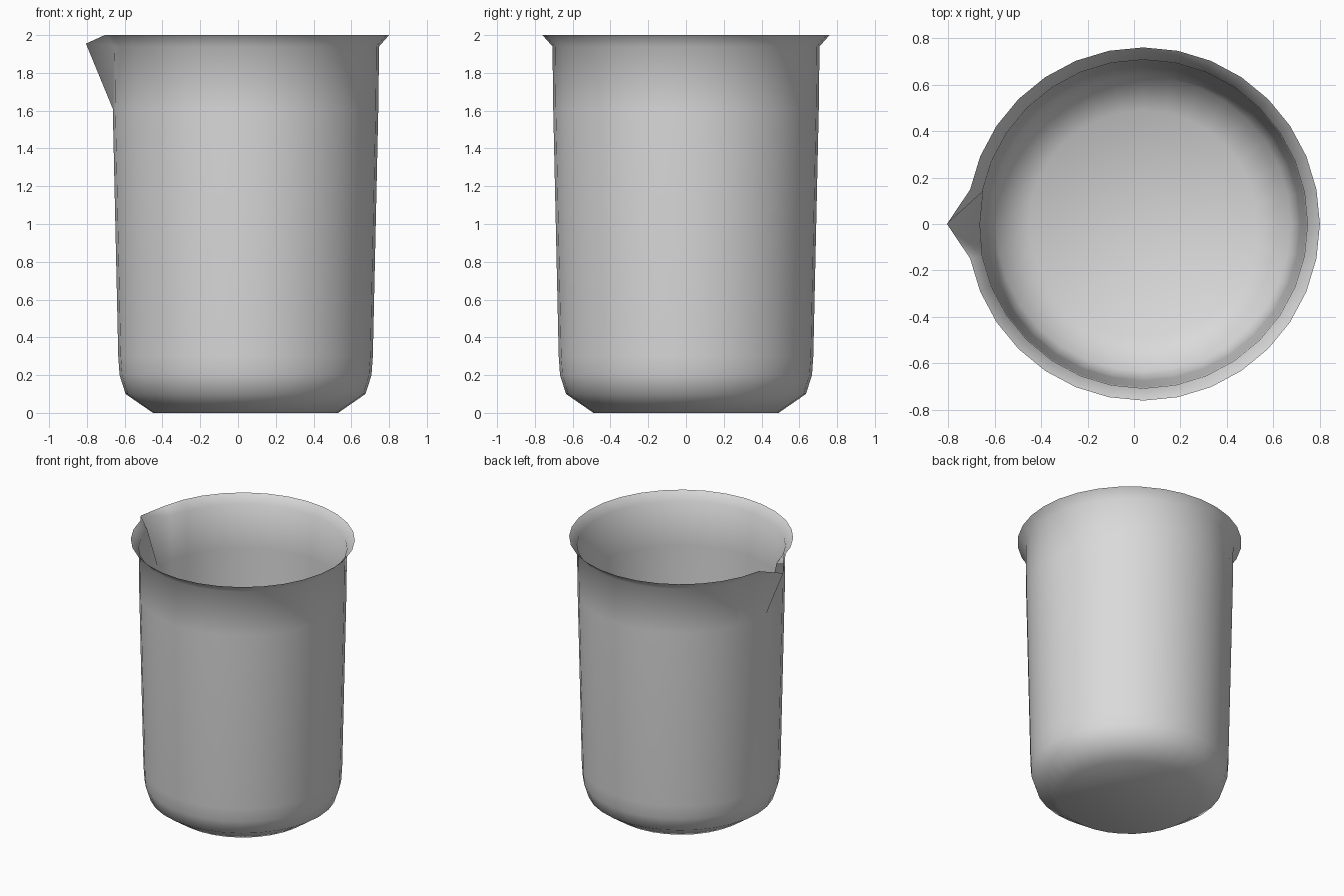
import bpy
import bmesh
from math import cos, sin, tau

cube = bpy.data.objects.get("Cube")
if cube:
    bpy.data.objects.remove(cube, do_unlink=True)

SIDES = 32
CENTRE_X = 0.04
# (radius, height) from base edge to flared rim
PROFILE = [(0.49, 0), (0.635, 0.1), (0.667, 0.2), (0.674, 0.3),
           (0.703, 1.61), (0.707, 1.94), (0.76, 2.0)]

# Pale grey material
grey = bpy.data.materials.new("pale_grey")
grey.use_nodes = True
colour = (0.7, 0.7, 0.7, 1)
grey.diffuse_color = colour
grey.node_tree.nodes["Principled BSDF"].inputs["Base Color"].default_value = colour

# Thin walled vessel: stacked rings joined by quads
bm = bmesh.new()
rings = []
for r, z in PROFILE:
    rings.append([bm.verts.new((CENTRE_X + r * cos(tau * i / SIDES),
                                r * sin(tau * i / SIDES), z))
                  for i in range(SIDES)])
bm.faces.new(rings[0][::-1])
for low, high in zip(rings, rings[1:]):
    for i in range(SIDES):
        j = (i + 1) % SIDES
        bm.faces.new((low[i], low[j], high[j], high[i]))

# Pouring spout: neck and rim points drawn out to one tip
tip = rings[-1][SIDES // 2]
neck = rings[-2][SIDES // 2]
tip.co = neck.co = (-0.805, 0, 1.955)
bmesh.ops.remove_doubles(bm, verts=[tip, neck], dist=0.001)
bmesh.ops.recalc_face_normals(bm, faces=bm.faces)

mesh = bpy.data.meshes.new("beaker")
bm.to_mesh(mesh)
bm.free()
mesh.materials.append(grey)
mesh.shade_smooth()
beaker = bpy.data.objects.new("beaker", mesh)
bpy.context.collection.objects.link(beaker)
